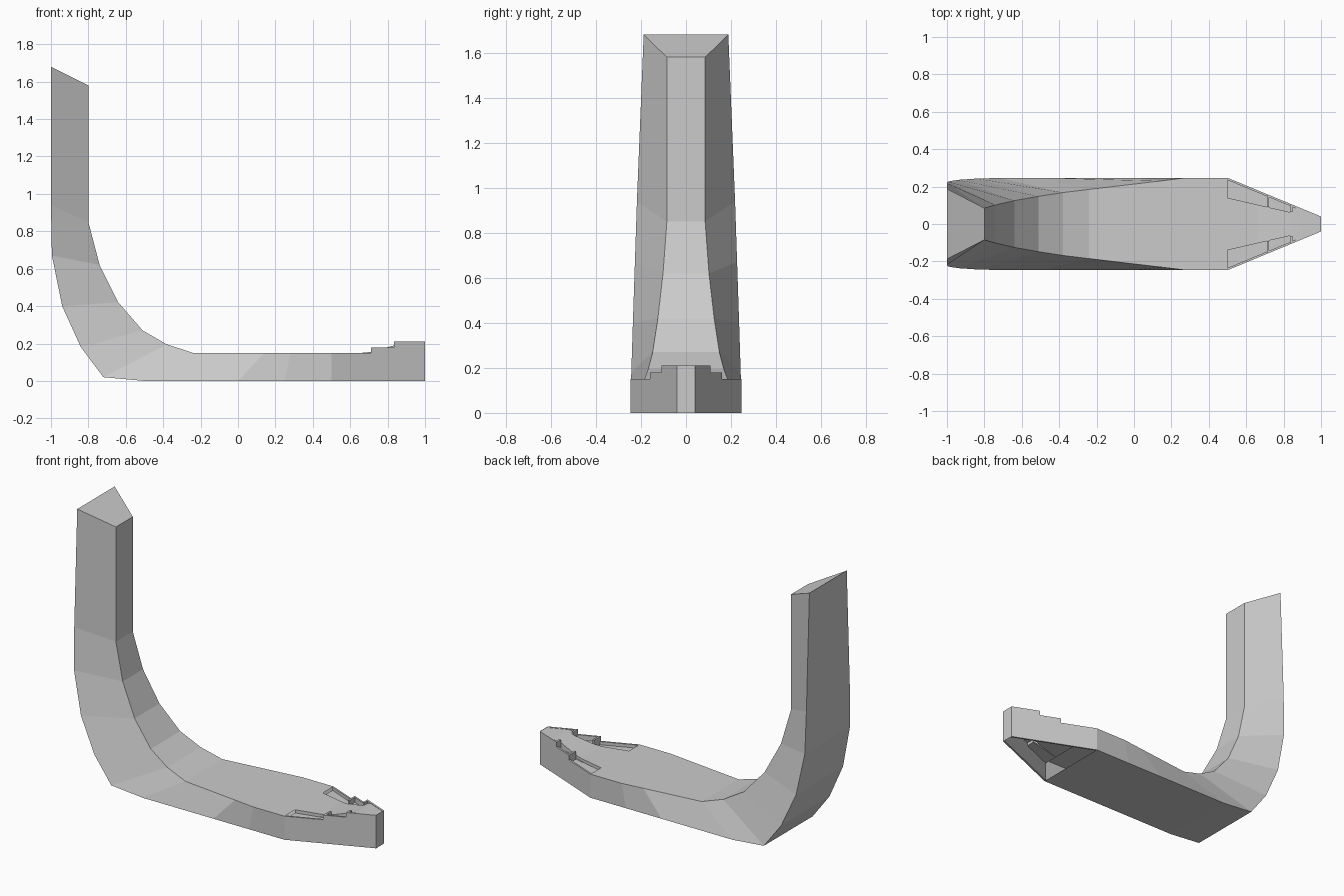
import bpy, bmesh

if "Cube" in bpy.data.objects:
    bpy.data.objects.remove(bpy.data.objects["Cube"])


def make(name, verts, faces):
    me = bpy.data.meshes.new(name)
    me.from_pydata(verts, [], faces)
    bm = bmesh.new()
    bm.from_mesh(me)
    bmesh.ops.recalc_face_normals(bm, faces=bm.faces)
    bm.to_mesh(me)
    bm.free()
    ob = bpy.data.objects.new(name, me)
    bpy.context.collection.objects.link(ob)
    return ob


def prism(name, profile, y0, y1):
    """Extrude an (x, z) profile between two side lines y0(x) and y1(x)."""
    n = len(profile)
    v = [(x, y0(x), z) for x, z in profile] + [(x, y1(x), z) for x, z in profile]
    f = [[i, (i + 1) % n, n + (i + 1) % n, n + i] for i in range(n)]
    return make(name, v, f + [list(range(n)), list(range(n, 2 * n))])


# hull and tall stem: outer x, z, half width / inner x, z, half width
stations = [
    (-1.0, 1.68, .188, -.80, 1.58, .085), (-1.0, .94, .218, -.80, .85, .085),
    (-.995, .67, .227, -.74, .62, .102), (-.94, .40, .236, -.64, .42, .125),
    (-.84, .18, .243, -.51, .27, .148), (-.72, .02, .246, -.38, .195, .168),
    (-.50, 0, .247, -.24, .15, .185), (0, 0, .247, .14, .15, .23),
    (.25, 0, .247, .28, .15, .247), (.50, 0, .247, .50, .15, .247)]
verts, faces = [], [[0, 1, 2, 3]]
for ox, oz, ow, ix, iz, iw in stations:
    verts += [(ox, -ow, oz), (ox, ow, oz), (ix, iw, iz), (ix, -iw, iz)]
for s in range(len(stations) - 1):
    for k in range(4):
        a, b = 4 * s + k, 4 * s + (k + 1) % 4
        faces.append([a, b, b + 4, a + 4])
make("hull", verts, faces)


def side(x):
    return .247 - .414 * (x - .5)


def inner(x):
    return max(.14 - .23 * (x - .5), 0) if x < .84 else side(x)


# stepped bow sides, pockets and ribs, mirrored across y
steps = [(.5, 0), (1, 0), (1, .21), (.835, .21), (.835, .18), (.71, .18),
         (.71, .15), (.5, .15)]
for s, label in ((1, "left"), (-1, "right")):
    prism("bow_side_" + label, steps,
          lambda x: s * side(x), lambda x: s * (side(x) - .012))
    for x0, x1, z in ((.5, .71, .13), (.71, .835, .148)):
        prism("bow_pocket_" + label, [(x0, z - .01), (x1, z - .01), (x1, z), (x0, z)],
              lambda x: s * inner(min(x, .835)), lambda x: s * (side(x) - .006))
    for x, z in ((.71, .18), (.835, .21)):
        prism("bow_rib_" + label, [(x, .12), (x + .012, .12), (x + .012, z), (x, z)],
              lambda t: s * inner(min(t, .83)), lambda t: s * (side(t) - .006))

# central bow deck ramp
ramp = [(.5, .15), (.66, .15), (.71, .155), (.835, .19)]
prism("bow_deck", ramp + [(.835, .135), (.71, .135), (.5, .12)],
      lambda x: inner(min(x, .835)), lambda x: -inner(min(x, .835)))
prism("bow_tip_deck", [(.835, .19), (.88, .208), (1, .208), (1, .18), (.835, .15)],
      lambda x: side(x) - .004, lambda x: .004 - side(x))

# flat bow front
make("bow_front", [(1, -.04, 0), (1, .04, 0), (1, .04, .21), (1, -.04, .21)],
     [[0, 1, 2, 3]])
